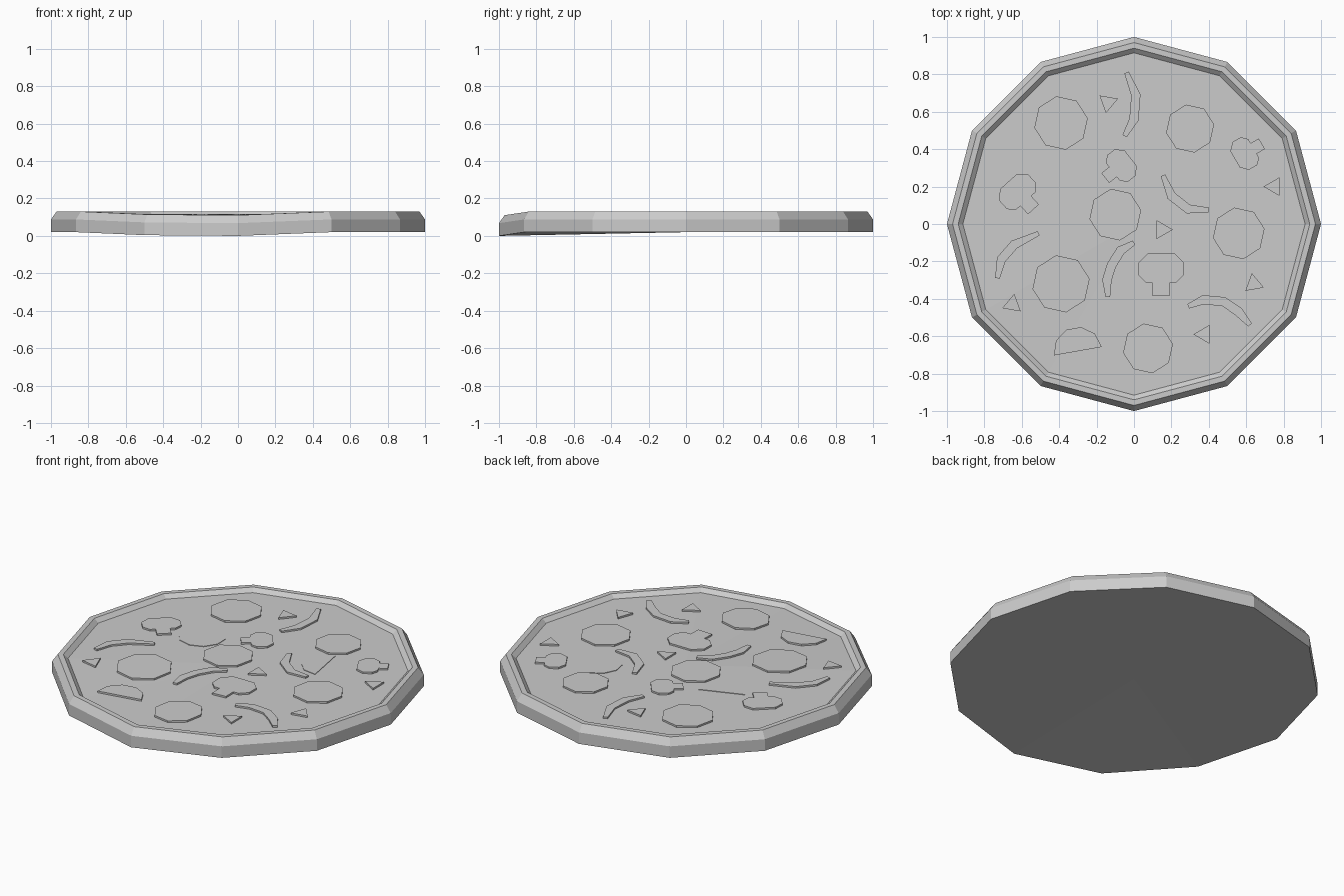
import bpy, bmesh, math
from mathutils import Vector

cube = bpy.data.objects.get("Cube")
if cube:
    bpy.data.objects.remove(cube, do_unlink=True)

GREY = (0.6, 0.6, 0.6, 1)
mat = bpy.data.materials.new("plain grey")
mat.use_nodes = True
mat.diffuse_color = GREY
bsdf = next(n for n in mat.node_tree.nodes if n.type == 'BSDF_PRINCIPLED')
bsdf.inputs["Base Color"].default_value = GREY

FLOOR = 0.108
SAG = {210: 0, 240: 0.016, 270: 0.02, 300: 0}


def sag(x, y):
    """Downward bend of the one loose slice at the front."""
    a = math.degrees(math.atan2(y, x)) % 360
    low = int(a // 30) * 30
    t = (a - low) / 30
    drop = SAG.get(low, 0) * (1 - t) + SAG.get(low + 30, 0) * t
    return drop * math.hypot(x, y)


def finish(name, bm):
    for v in bm.verts:
        v.co.z -= sag(v.co.x, v.co.y)
    bmesh.ops.recalc_face_normals(bm, faces=bm.faces)
    me = bpy.data.meshes.new(name)
    bm.to_mesh(me)
    bm.free()
    me.materials.append(mat)
    ob = bpy.data.objects.new(name, me)
    bpy.context.collection.objects.link(ob)
    return ob


def plate(name, outline, height=0.01):
    """Thin flat topping raised from the floor."""
    bm = bmesh.new()
    base = [bm.verts.new((x, y, FLOOR - 0.004)) for x, y in outline]
    face = bm.faces.new(base)
    new = bmesh.ops.extrude_face_region(bm, geom=[face])["geom"]
    for v in new:
        if isinstance(v, bmesh.types.BMVert):
            v.co.z = FLOOR + height
    finish(name, bm)


def place(points, x, y, angle, size=1):
    c, s = math.cos(math.radians(angle)), math.sin(math.radians(angle))
    return [(x + size * (c * u - s * v), y + size * (s * u + c * v)) for u, v in points]


def arc(r, start, end, n):
    steps = [math.radians(start + (end - start) * i / n) for i in range(n + 1)]
    return [(r * math.cos(a), r * math.sin(a)) for a in steps]


# Base with raised crust: a twelve-sided turned profile, closed by fans
profile = [(1, 0.02), (1, 0.088), (0.97, 0.13), (0.94, 0.13), (0.915, FLOOR)]
bm = bmesh.new()
rings = [[bm.verts.new((r * math.cos(i * math.pi / 6), r * math.sin(i * math.pi / 6), z))
          for i in range(12)] for r, z in profile]
bottom = bm.verts.new((0, 0, 0.02))
top = bm.verts.new((0, 0, FLOOR))
for i in range(12):
    j = (i + 1) % 12
    for a, b in zip(rings, rings[1:]):
        bm.faces.new((a[i], a[j], b[j], b[i]))
    bm.faces.new((rings[0][j], rings[0][i], bottom))
    bm.faces.new((rings[-1][i], rings[-1][j], top))
finish("crust_base", bm)

# Round slices
octagon = arc(1, 0, 315, 7)
for x, y, r in [(-.39, .54, .145), (.30, .51, .13), (-.10, .05, .14),
                (-.39, -.32, .155), (.56, -.05, .14), (.075, -.665, .135)]:
    plate("round_slice", place(octagon, x, y, 10, r))

# Mushroom slices: domed cap with a stem pointing down
mushroom = [(-.045, -.08), (-.045, -.15), (.045, -.15), (.045, -.08), (.08, -.08),
            (.12, -.04), (.12, .03), (.07, .08), (-.07, .08), (-.12, .03),
            (-.12, -.04), (-.08, -.08)]
for x, y, turn, size in [(.145, -.235, 0, 1), (-.625, .175, 42, .87),
                         (-.065, .315, -52, .75), (.59, .375, 120, .72)]:
    plate("mushroom_slice", place(mushroom, x, y, turn, size))

# Small triangular pieces
triangle = arc(.058, 0, 240, 2)
for x, y, turn in [(-.14, .65, 20), (-.65, -.43, -40), (.15, -.03, 0),
                   (.75, .2, 60), (.64, -.32, 100), (.375, -.59, 60)]:
    plate("triangle_piece", place(triangle, x, y, turn))


# Curved strips, tapering to both ends
def strip(path, width=0.05):
    pts = [Vector(p) for p in path]
    last = len(pts) - 1
    left, right = [], []
    for i, p in enumerate(pts):
        d = (pts[min(i + 1, last)] - pts[max(i - 1, 0)]).normalized()
        w = width / 2 * (0.5 if i in (0, last) else 1)
        side = Vector((-d.y, d.x)) * w
        left.append(p + side)
        right.append(p - side)
    plate("curved_strip", left + right[::-1])


strip([(-.05, .47), (.0, .56), (.01, .69), (-.04, .81)])
strip([(-.73, -.29), (-.71, -.19), (-.64, -.11), (-.51, -.05)])
strip([(-.14, -.39), (-.145, -.30), (-.12, -.22), (-.07, -.14), (.0, -.10)])
strip([(.155, .26), (.20, .15), (.29, .08), (.40, .075)])
strip([(.29, -.44), (.37, -.405), (.48, -.415), (.56, -.47), (.62, -.54)])

# Half slices, two of them pressed almost flush
half = arc(.13, 0, 180, 5)
for x, y, turn, height in [(-.30, -.68, 10, .01), (-.36, .18, 200, .003),
                           (.39, .26, 100, .003)]:
    plate("half_slice", place(half, x, y, turn), height)
